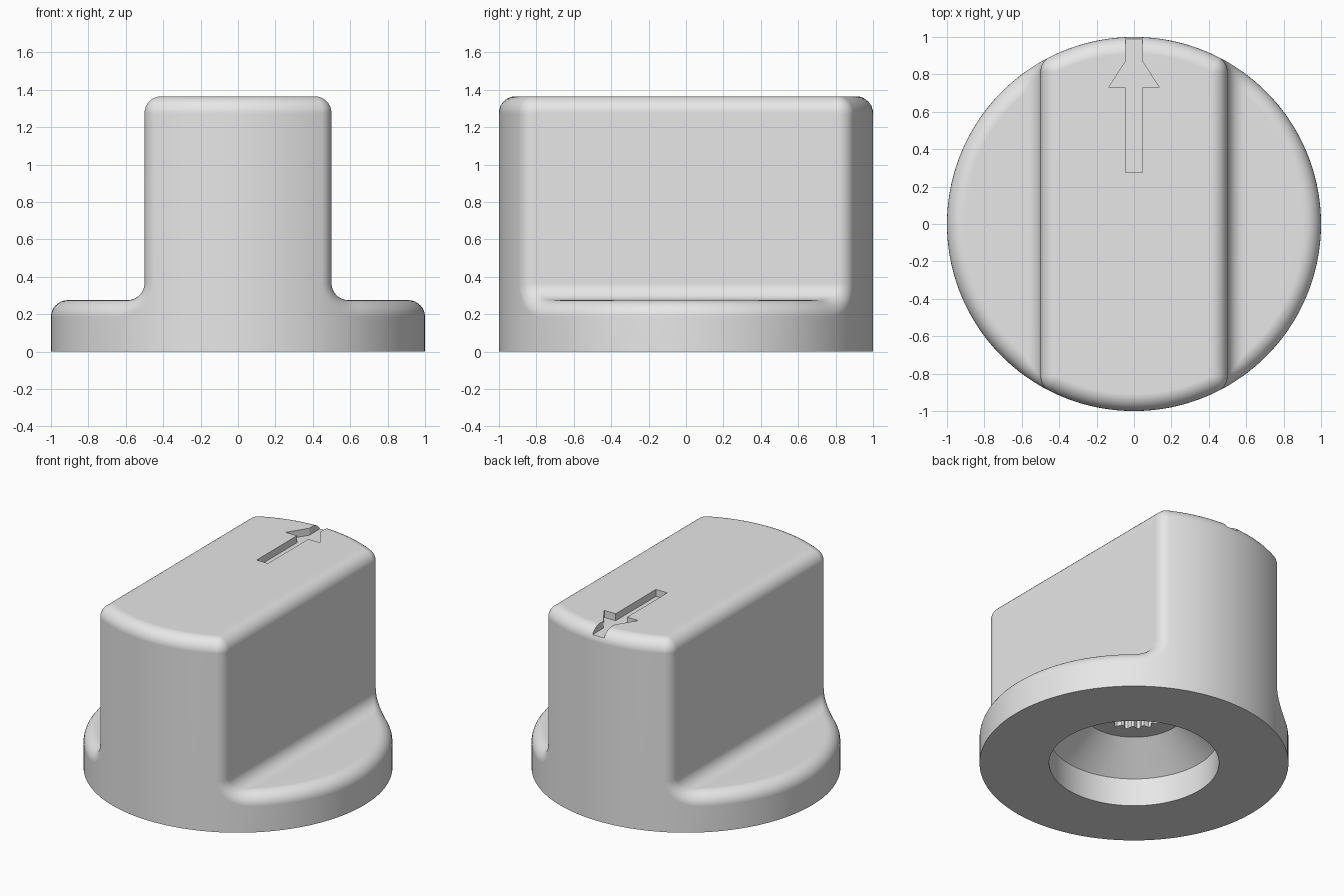
import bpy, bmesh, math
from mathutils import Vector

if "Cube" in bpy.data.objects:
    bpy.data.objects.remove(bpy.data.objects["Cube"])

ROUND = 0.09                  # edge rounding and foot fillet radius
RIM = 1 - ROUND               # radius of the inset cylinder
FLANGE, TOP, HALF = 0.275, 1.365, 0.5

grey = bpy.data.materials.new("light_grey")
grey.use_nodes = True
grey.diffuse_color = (0.8, 0.8, 0.8, 1)
grey.node_tree.nodes["Principled BSDF"].inputs["Base Color"].default_value = (0.8, 0.8, 0.8, 1)


def make_object(name, bm):
    bmesh.ops.recalc_face_normals(bm, faces=bm.faces[:])
    mesh = bpy.data.meshes.new(name)
    bm.to_mesh(mesh)
    bm.free()
    mesh.materials.append(grey)
    obj = bpy.data.objects.new(name, mesh)
    bpy.context.collection.objects.link(obj)
    return obj


def loft(name, rings):
    """Closed solid through rings of equal point count."""
    bm = bmesh.new()
    loops = [[bm.verts.new(p) for p in ring] for ring in rings]
    for a, b in zip(loops, loops[1:]):
        for i in range(len(a)):
            j = (i + 1) % len(a)
            bm.faces.new((a[i], a[j], b[j], b[i]))
    bm.faces.new(loops[0])
    bm.faces.new(loops[-1])
    return make_object(name, bm)


def steps(a, b, n):
    return [a + (b - a) * i / n for i in range(n + 1)]


# Stations along the half profile: centre of the rounding and surface normal
stations = []
foot_x, foot_z = HALF + ROUND, FLANGE + ROUND
for a in steps(0, math.acos(foot_x / RIM), 20):              # flange
    stations.append((RIM * math.cos(a), FLANGE - ROUND, 0, 1))
for a in steps(math.pi / 2, 0, 8):                           # foot fillet
    nx, nz = math.cos(a), math.sin(a)
    stations.append((foot_x - 2 * ROUND * nx, foot_z - 2 * ROUND * nz, nx, nz))
for a in steps(0, math.pi / 2, 8):                           # top corner
    stations.append((HALF - ROUND, TOP - ROUND, math.cos(a), math.sin(a)))
for a in steps(math.acos((HALF - ROUND) / RIM), math.pi / 2, 14):   # top
    stations.append((RIM * math.cos(a), TOP - ROUND, 0, 1))

# One quarter of the knob body
bm = bmesh.new()
known = {}


def vert(p):
    key = tuple(round(c, 5) + 0.0 for c in p)
    if key not in known:
        known[key] = bm.verts.new(key)
    return known[key]


def face(verts):
    verts = list(dict.fromkeys(verts))
    if len(verts) > 2:
        bm.faces.new(verts)


columns, feet = [], []
for px, pz, nx, nz in stations:
    py = math.sqrt(max(RIM * RIM - px * px, 0))
    centre, normal = Vector((px, py, pz)), Vector((nx, 0, nz))
    radial = Vector((px, py, 0)).normalized()
    column = [vert((px + ROUND * nx, 0, pz + ROUND * nz))]
    column += [vert(centre + ROUND * normal.slerp(radial, t)) for t in steps(0, 1, 8)]
    columns.append(column)
    feet.append(vert((radial.x, radial.y, 0)))

wall_rim = None
for i in range(len(columns) - 1):
    a, b = columns[i], columns[i + 1]
    for k in range(len(a) - 1):
        face((a[k], a[k + 1], b[k + 1], b[k]))
    if feet[i] == feet[i + 1]:
        wall_rim = wall_rim or a[-1]
    else:
        extra = [wall_rim] if wall_rim else []
        face([a[-1], b[-1], feet[i + 1], feet[i]] + extra)
        wall_rim = None
face(feet + [vert((0, 0, 0))])

knob = make_object("knob_body", bm)
mirror = knob.modifiers.new("mirror", "MIRROR")
mirror.use_axis = (True, True, False)

# Arrow recess in the top
half_arrow = [(0.045, 0.275), (0.045, 0.73), (0.135, 0.73), (0.045, 0.87), (0.045, 1.1)]
outline = half_arrow + [(-x, y) for x, y in reversed(half_arrow)]
arrow = loft("arrow_cutter", [[(x, y, z) for x, y in outline] for z in (TOP - 0.05, 1.5)])


# Bore underneath: round, then tapering, then a splined shaft hole
def ring(radius, z, n=96):
    return [(radius * math.cos(math.tau * i / n), radius * math.sin(math.tau * i / n), z)
            for i in range(n)]


def spline_ring(z, teeth=18):
    points = []
    for i in range(teeth * 4):
        r = 0.22 if i % 4 < 2 else 0.19
        a = math.tau * i / (teeth * 4)
        points.append((r * math.cos(a), r * math.sin(a), z))
    return points


bore = loft("bore_cutter", [ring(0.55, -0.1), ring(0.55, 0.2), ring(0.33, 0.385)])
shaft = loft("shaft_hole_cutter", [spline_ring(0.3), spline_ring(1.0)])

cutters = [arrow, bore, shaft]
for cutter in cutters:
    cutter.hide_render = True
    cut = knob.modifiers.new(cutter.name, "BOOLEAN")
    cut.operation = "DIFFERENCE"
    cut.solver = "EXACT"
    cut.object = cutter

# Apply, drop the cutters and shade
bpy.ops.object.select_all(action="DESELECT")
knob.select_set(True)
bpy.context.view_layer.objects.active = knob
for modifier in list(knob.modifiers):
    bpy.ops.object.modifier_apply(modifier=modifier.name)
for cutter in cutters:
    bpy.data.objects.remove(cutter)
bpy.ops.object.shade_smooth_by_angle(angle=math.radians(30))
weighted = knob.modifiers.new("weighted_normals", "WEIGHTED_NORMAL")
weighted.keep_sharp = True
